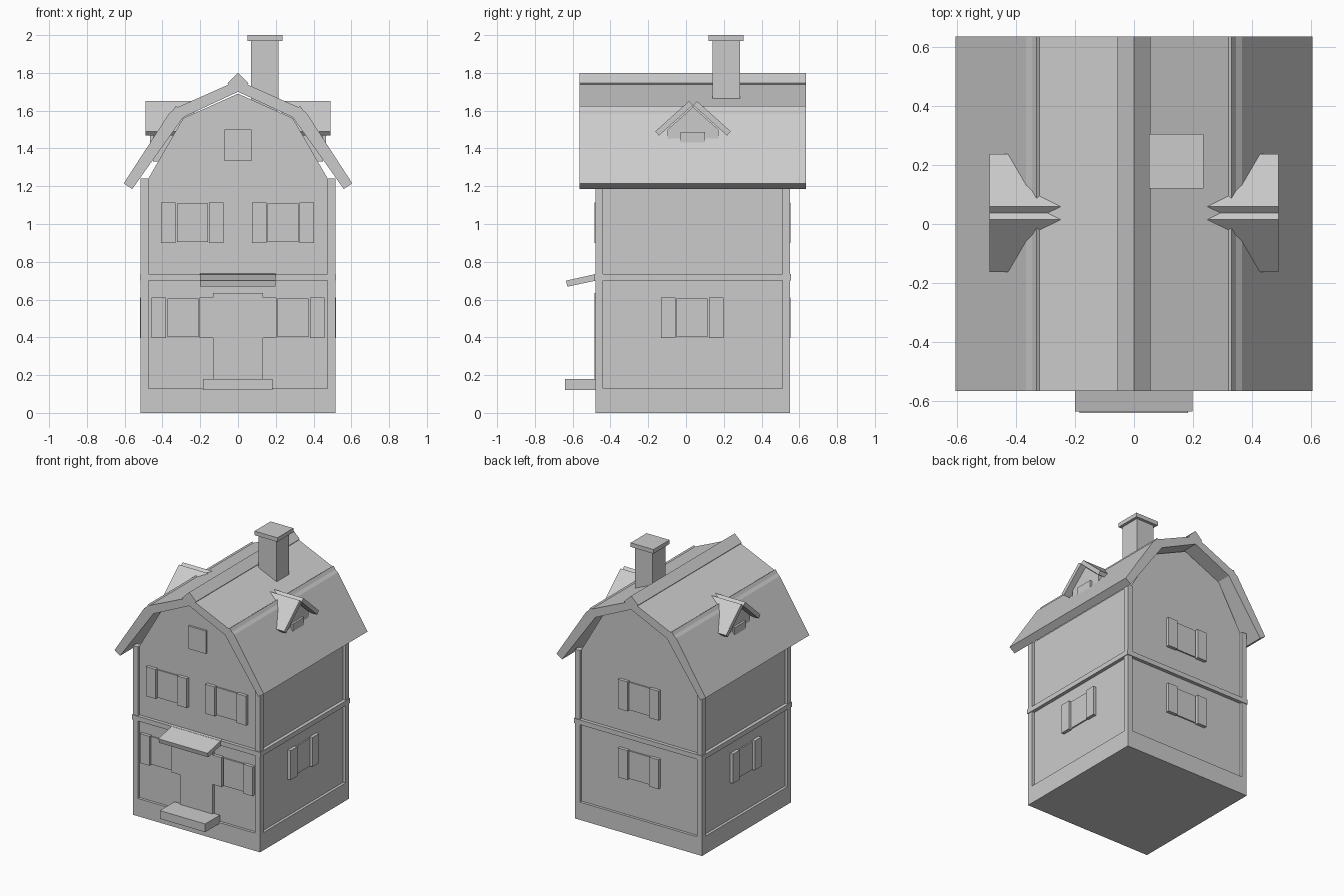
import bpy
import bmesh
from mathutils import Vector

cube = bpy.data.objects.get("Cube")
if cube:
    bpy.data.objects.remove(cube, do_unlink=True)

grey = bpy.data.materials.new("plain_grey")
grey.use_nodes = True
COLOUR = (0.6, 0.6, 0.6, 1)
grey.diffuse_color = COLOUR
grey.node_tree.nodes["Principled BSDF"].inputs["Base Color"].default_value = COLOUR


def finish(name, bm):
    bmesh.ops.recalc_face_normals(bm, faces=bm.faces[:])
    mesh = bpy.data.meshes.new(name)
    bm.to_mesh(mesh)
    bm.free()
    mesh.materials.append(grey)
    obj = bpy.data.objects.new(name, mesh)
    bpy.context.collection.objects.link(obj)
    return obj


def box(name, x, y, z):
    bm = bmesh.new()
    bmesh.ops.create_cube(bm, size=1)
    for v in bm.verts:
        v.co = Vector([(r[0] + r[1]) / 2 + c * (r[1] - r[0])
                       for c, r in zip(v.co, (x, y, z))])
    return finish(name, bm)


def prism(name, profile, axis, lo, hi):
    """Extrude a (horizontal, z) outline along the x or y axis."""
    bm = bmesh.new()
    place = (lambda p, d: (d, p[0], p[1])) if axis == "x" else (lambda p, d: (p[0], d, p[1]))
    face = bm.faces.new([bm.verts.new(place(p, lo)) for p in profile])
    out = bmesh.ops.extrude_face_region(bm, geom=[face])
    shift = Vector((hi - lo, 0, 0) if axis == "x" else (0, hi - lo, 0))
    bmesh.ops.translate(bm, vec=shift,
                        verts=[g for g in out["geom"] if isinstance(g, bmesh.types.BMVert)])
    return finish(name, bm)


def mirrored(half):
    """Close a right-hand half outline with its reflection."""
    return half + [(-a, b) for a, b in reversed(half) if abs(a) > 1e-6]


W, FRONT, BACK = 0.515, -0.48, 0.55
INSET, POST = 0.02, 0.04

# House body with gable ends, recessed behind the framing
gable = [(0, 1.69), (0.29, 1.56), (0.475, 1.24), (W - INSET, 1.24), (W - INSET, 0.05)]
prism("house_walls", mirrored(gable), "y", FRONT + INSET, BACK - INSET)
box("base_plinth", (-W, W), (FRONT, BACK), (0, 0.13))
box("floor_band", (-W - 0.005, W + 0.005), (FRONT - 0.005, BACK + 0.005), (0.70, 0.735))
for sx, side in ((1, "left"), (-1, "right")):
    xs = sorted((sx * W, sx * (W - POST)))
    box("front_post_" + side, xs, (FRONT, FRONT + POST), (0.13, 1.24))
    box("back_post_" + side, xs, (BACK - POST, BACK), (0.13, 1.24))

# Gambrel roof shell with ridge cap and break mouldings
outer = [(0.605, 1.215), (0.365, 1.585), (0.345, 1.602), (0.33, 1.625),
         (0.32, 1.618), (0.05, 1.738), (0.056, 1.746), (0, 1.80)]
inner = [(0, 1.70), (0.29, 1.565), (0.56, 1.185)]
left_half = [(-a, b) for a, b in reversed(outer[:-1])]
under = [(-a, b) for a, b in reversed(inner[1:])]
prism("roof", outer + left_half + under + inner, "y", -0.565, 0.635)

# Chimney
box("chimney", (0.07, 0.215), (0.14, 0.285), (1.60, 1.975))
box("chimney_cap", (0.05, 0.235), (0.12, 0.305), (1.97, 2.0))

# Dormers on both roof slopes
MID = 0.037
for sx, side in ((1, "left"), (-1, "right")):
    def span(a, b):
        return sorted((sx * a, sx * b))
    wall = [(MID - 0.135, 1.33), (MID + 0.135, 1.33), (MID + 0.135, 1.50),
            (MID, 1.62), (MID - 0.135, 1.50)]
    prism("dormer_wall_" + side, wall, "x", *span(0.28, 0.45))
    for sy, end in ((1, "back"), (-1, "front")):
        slab = [(0.022, 1.65), (0.20, 1.49), (0.18, 1.468), (0, 1.63)]
        prism("dormer_roof_%s_%s" % (end, side),
              [(MID + sy * a, b) for a, b in slab], "x", *span(0.23, 0.49))
    box("dormer_window_" + side, span(0.40, 0.465), (-0.03, 0.10), (1.43, 1.487))


def panel(name, wall, lo, hi, z, proud):
    """Raised plate on one of the four walls."""
    if wall == "front":
        box(name, (lo, hi), (FRONT - proud, FRONT + INSET + 0.005), z)
    elif wall == "back":
        box(name, (lo, hi), (BACK - INSET - 0.005, BACK + proud), z)
    else:
        s = 1 if wall == "left" else -1
        xs = sorted((s * (W - INSET - 0.005), s * (W + proud)))
        box(name, xs, (lo, hi), z)


def window(wall, mid, bottom, label):
    """Pane with a shutter on each side."""
    panel(label + "_pane", wall, mid - 0.082, mid + 0.082, (bottom + 0.006, bottom + 0.209), -0.01)
    for s, end in ((-1, "a"), (1, "b")):
        lo, hi = sorted((mid + s * 0.088, mid + s * 0.165))
        panel(label + "_shutter_" + end, wall, lo, hi, (bottom, bottom + 0.215), 0.004)


# Windows
for wall, mid, bottom, label in (
        ("front", -0.242, 0.90, "front_upper_window_right"),
        ("front", 0.238, 0.90, "front_upper_window_left"),
        ("front", -0.292, 0.397, "front_lower_window_right"),
        ("front", 0.292, 0.397, "front_lower_window_left"),
        ("back", 0, 0.90, "back_upper_window"),
        ("back", 0, 0.397, "back_lower_window"),
        ("left", 0.033, 0.397, "left_side_window"),
        ("right", 0.033, 0.397, "right_side_window")):
    window(wall, mid, bottom, label)
panel("gable_window", "front", -0.072, 0.072, (1.333, 1.50), -0.005)

# Entrance: door, step and sloping canopy
panel("front_door", "front", -0.132, 0.132, (0.15, 0.635), 0.004)
box("door_step", (-0.185, 0.182), (-0.64, FRONT + 0.01), (0.12, 0.18))
canopy = [(-0.47, 0.737), (-0.635, 0.70), (-0.628, 0.668), (-0.47, 0.702)]
prism("door_canopy", canopy, "x", -0.20, 0.198)
